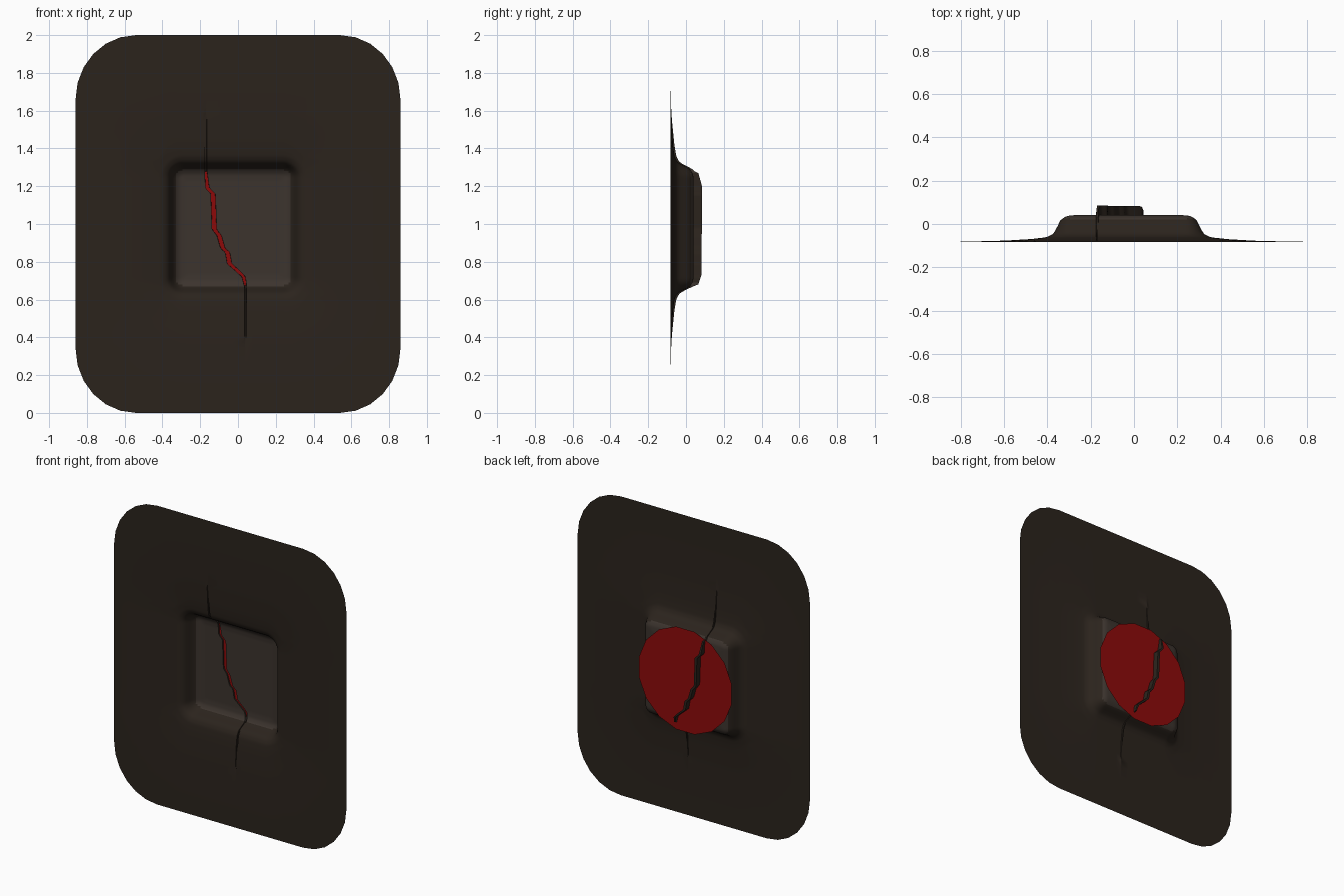
import bpy, bmesh, math

if "Cube" in bpy.data.objects:
    bpy.data.objects.remove(bpy.data.objects["Cube"])


def material(name, rgb):
    m = bpy.data.materials.new(name)
    m.diffuse_color = (*rgb, 1)
    m.use_nodes = True
    m.node_tree.nodes["Principled BSDF"].inputs["Base Color"].default_value = m.diffuse_color
    return m


def lerp(pts, t):
    """Piecewise linear lookup in (key, value) pairs sorted by key."""
    if t <= pts[0][0]:
        return pts[0][1]
    for (a, va), (b, vb) in zip(pts, pts[1:]):
        if t <= b:
            return va + (vb - va) * (t - a) / (b - a)
    return pts[-1][1]


def spans(*parts):
    """Join (start, end, steps) spans into one list of positions."""
    out = [parts[0][0]]
    for a, b, n in parts:
        out += [a + (b - a) * i / n for i in range(1, n + 1)]
    return out


brown = material("dark_brown", (0.024, 0.017, 0.012))
stone = material("worn_floor", (0.045, 0.034, 0.027))
red = material("glowing_red", (0.27, 0.003, 0.003))

# Recess depth against distance from its rounded-square rim
WALL = [(-0.075, 0.041), (-0.04, 0.037), (-0.012, 0.02), (0.01, -0.025),
        (0.022, -0.045), (0.05, -0.06), (0.1, -0.068), (0.25, -0.077), (0.45, -0.082)]
# Crack path (z, x), its depth (z, y) and its half width (z, w)
PATH = [(0.67, 0.04), (0.72, 0.03), (0.75, 0.0), (0.79, -0.045), (0.85, -0.055),
        (0.87, -0.08), (0.94, -0.1), (0.97, -0.125), (1.16, -0.132),
        (1.19, -0.162), (1.28, -0.17)]
DEPTH = [(0.655, 0.0), (0.68, 0.065), (0.73, 0.082), (1.2, 0.085), (1.27, 0.065), (1.3, 0.0)]
WIDTH = [(0.655, 0.005), (0.76, 0.012), (1.15, 0.012), (1.3, 0.005)]
CX, CZ, HALF, RAD = -0.025, 0.98, 0.325, 0.06


def rim_distance(x, z):
    qx, qz = abs(x - CX) - HALF + RAD, abs(z - CZ) - HALF + RAD
    return math.hypot(max(qx, 0), max(qz, 0)) + min(max(qx, qz), 0) - RAD


def half_width(z):
    """Rounded outline of the panel."""
    t = max(0, abs(z - 1) - 0.66) / 0.34
    return 0.54 + 0.32 * math.sqrt(max(0, 1 - min(t, 1) ** 2))


# Panel: one sheet pressed back into a recess and split by the crack
corner = [0.34 * math.sin(math.pi / 2 * i / 6) for i in range(7)]
rows = ([0.34 - c for c in reversed(corner)] + spans((0.34, 0.58, 6), (0.58, 0.73, 15))[1:]
        + spans((0.73, 1.22, 40), (1.22, 1.38, 16), (1.38, 1.66, 7))[1:]
        + [1.66 + c for c in corner[1:]])
bm = bmesh.new()
grid = []
for z in rows:
    h, c, w = half_width(z), lerp(PATH, z), lerp(WIDTH, z)
    left = spans((-h, -0.42, 8), (-0.42, -0.26, 14), (-0.26, c - w, 5))
    right = spans((c + w, 0.21, 5), (0.21, 0.37, 14), (0.37, h, 8))
    line = []
    for x in left + [c - w * 0.7, c + w * 0.7] + right:
        y = lerp(WALL, rim_distance(x, z))
        if abs(x - c) < w * 0.9:
            # crack inside the recess, shallow crease beyond its ends
            crease = 0.012 * max(0, 1 - abs(rim_distance(x, z)) / 0.3)
            y = max(y + crease, lerp(DEPTH, z) if 0.655 < z < 1.3 else -1)
        line.append(bm.verts.new((x, y, z)))
    grid.append(line)
for a, b in zip(grid, grid[1:]):
    for i in range(len(a) - 1):
        f = bm.faces.new((a[i], a[i + 1], b[i + 1], b[i]))
        p = f.calc_center_median()
        f.material_index = int(rim_distance(p.x, p.z) < -0.02 and p.y < 0.05)
mesh = bpy.data.meshes.new("cracked_panel")
bm.to_mesh(mesh)
bm.free()
mesh.materials.append(brown)
mesh.materials.append(stone)
panel = bpy.data.objects.new("cracked_panel", mesh)
bpy.context.collection.objects.link(panel)
bpy.context.view_layer.objects.active = panel
panel.select_set(True)
bpy.ops.object.shade_smooth_by_angle(angle=math.radians(50))

# Red disc behind the recess, showing through the crack
bpy.ops.mesh.primitive_circle_add(vertices=16, radius=0.35, fill_type='NGON',
                                  location=(-0.03, 0.05, 0.97),
                                  rotation=(math.pi / 2, math.pi / 16, 0))
disc = bpy.context.object
disc.name = "glow_disc"
disc.data.materials.append(red)
